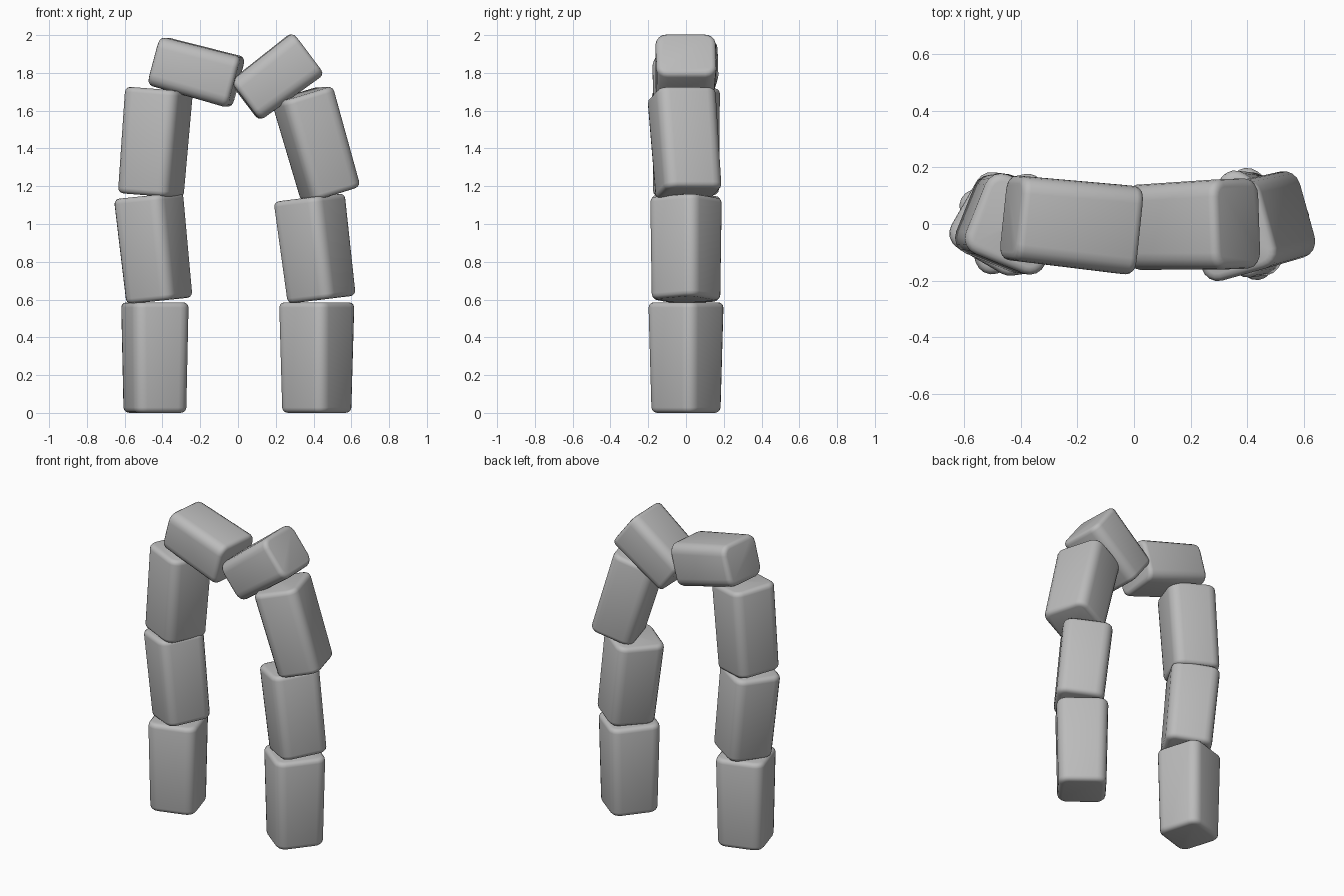
import bpy
import bmesh
from math import radians
from mathutils import Matrix, Vector

old = bpy.data.objects.get("Cube")
if old:
    bpy.data.objects.remove(old, do_unlink=True)

# Single stone colour
stone = bpy.data.materials.new("grey_stone")
stone.use_nodes = True
GREY = (0.5, 0.5, 0.5, 1)
stone.diffuse_color = GREY
stone.node_tree.nodes["Principled BSDF"].inputs["Base Color"].default_value = GREY


def block(name, size, centre, yaw=0, tilt=0, roll=0, turn=0, taper=1.0):
    """Rounded, slightly tapered stone; its long axis is local z."""
    bm = bmesh.new()
    bmesh.ops.create_cube(bm, size=1)
    for v in bm.verts:
        spread = taper if v.co.z > 0 else 1
        v.co = Vector((v.co.x * size[0] * spread, v.co.y * size[1] * spread, v.co.z * size[2]))

    # Broad rounding on the long edges, tighter rounding on the end rims
    long_edges = [e for e in bm.edges if abs(e.verts[0].co.z - e.verts[1].co.z) > 0.1]
    bmesh.ops.bevel(bm, geom=long_edges, offset=0.06, segments=4, profile=0.5, affect='EDGES')
    bm.normal_update()
    rims = {e for f in bm.faces if abs(f.normal.z) > 0.9 for e in f.edges}
    bmesh.ops.bevel(bm, geom=list(rims), offset=0.028, segments=3, profile=0.5, affect='EDGES')

    pose = (Matrix.Translation(centre)
            @ Matrix.Rotation(radians(turn), 4, 'Z')
            @ Matrix.Rotation(radians(tilt), 4, 'Y')
            @ Matrix.Rotation(radians(roll), 4, 'X')
            @ Matrix.Rotation(radians(yaw), 4, 'Z'))
    bmesh.ops.recalc_face_normals(bm, faces=bm.faces)
    mesh = bpy.data.meshes.new(name)
    bm.to_mesh(mesh)
    bm.free()
    mesh.materials.append(stone)
    obj = bpy.data.objects.new(name, mesh)
    obj.matrix_world = pose
    bpy.context.collection.objects.link(obj)
    obj.select_set(True)
    bpy.context.view_layer.objects.active = obj


bpy.ops.object.select_all(action='DESELECT')

# Right pillar
block("right_base_block", (0.29, 0.29, 0.585), (-0.44, 0, 0.293), yaw=17, taper=1.07)
block("right_middle_block", (0.29, 0.29, 0.56), (-0.445, 0, 0.872), yaw=60, tilt=-6, taper=1.04)
block("right_upper_block", (0.295, 0.295, 0.565), (-0.44, 0, 1.432), yaw=68, tilt=4.5, taper=1.03)

# Left pillar
block("left_base_block", (0.295, 0.295, 0.585), (0.417, 0, 0.293), yaw=52, taper=1.08)
block("left_middle_block", (0.295, 0.295, 0.545), (0.41, 0, 0.87), yaw=55, tilt=-7, taper=1.04)
block("left_upper_block", (0.28, 0.315, 0.555), (0.415, -0.005, 1.425),
      yaw=15, tilt=-16, roll=4, taper=1.03)

# Two stones that lean together at the crown
block("right_crown_block", (0.265, 0.30, 0.445), (-0.222, 0, 1.807), tilt=105, turn=-6, taper=1.05)
block("left_crown_block", (0.26, 0.30, 0.42), (0.203, -0.005, 1.777), tilt=53, turn=2, taper=1.07)

bpy.ops.object.shade_smooth_by_angle(angle=radians(35))
